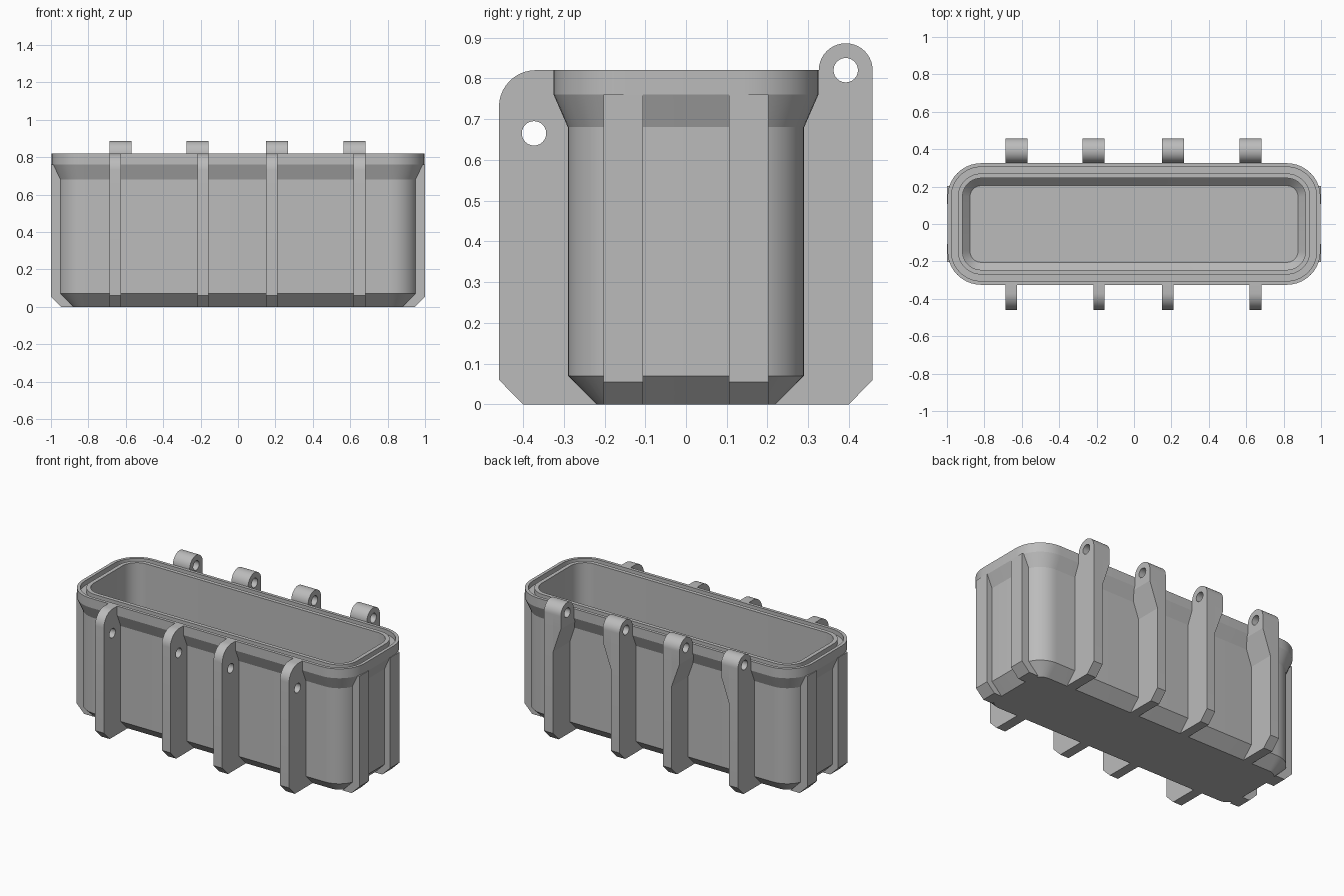
import bpy, bmesh, math
from mathutils import Matrix

if "Cube" in bpy.data.objects:
    bpy.data.objects.remove(bpy.data.objects["Cube"])

grey = bpy.data.materials.new("plain grey")
grey.diffuse_color = (0.5, 0.5, 0.5, 1)
grey.use_nodes = True
grey.node_tree.nodes["Principled BSDF"].inputs["Base Color"].default_value = grey.diffuse_color


def finish(ob):
    """Assign the colour and smooth the curved faces."""
    ob.data.materials.clear()
    ob.data.materials.append(grey)
    bpy.ops.object.select_all(action='DESELECT')
    ob.select_set(True)
    bpy.context.view_layer.objects.active = ob
    bpy.ops.object.shade_smooth_by_angle(angle=math.radians(20))


def mesh_object(name, bm):
    bmesh.ops.recalc_face_normals(bm, faces=bm.faces)
    me = bpy.data.meshes.new(name)
    bm.to_mesh(me)
    bm.free()
    ob = bpy.data.objects.new(name, me)
    bpy.context.collection.objects.link(ob)
    finish(ob)


def arc(cx, cy, r, a0, a1, n):
    """Points on an arc, angles in degrees."""
    return [(cx + r * math.cos(math.radians(a0 + (a1 - a0) * i / n)),
             cy + r * math.sin(math.radians(a0 + (a1 - a0) * i / n))) for i in range(n + 1)]


def plate(name, outline, hole, x0, x1):
    """Side profile (y, z) with a round hole, extruded from x0 to x1."""
    cu = bpy.data.curves.new(name, 'CURVE')
    cu.dimensions, cu.fill_mode, cu.extrude = '2D', 'BOTH', (x1 - x0) / 2
    for pts in (outline, arc(*hole, 0, 345, 23)):
        sp = cu.splines.new('POLY')
        sp.points.add(len(pts) - 1)
        for p, (u, v) in zip(sp.points, pts):
            p.co = (u, v, 0, 1)
        sp.use_cyclic_u = True
    tmp = bpy.data.objects.new(name + "_curve", cu)
    bpy.context.collection.objects.link(tmp)
    dg = bpy.context.evaluated_depsgraph_get()
    me = bpy.data.meshes.new_from_object(tmp.evaluated_get(dg))
    bpy.data.objects.remove(tmp)
    me.transform(Matrix(((0, 0, 1, (x0 + x1) / 2), (1, 0, 0, 0), (0, 1, 0, 0), (0, 0, 0, 1))))
    bm = bmesh.new()
    bm.from_mesh(me)
    bmesh.ops.remove_doubles(bm, verts=bm.verts, dist=1e-5)
    mesh_object(name, bm)


def prism(name, profile, y0, y1):
    """Front profile (x, z) extruded from y0 to y1."""
    bm = bmesh.new()
    a, b = [[bm.verts.new((x, y, z)) for x, z in profile] for y in (y0, y1)]
    bm.faces.new(a)
    bm.faces.new(b)
    for i in range(len(a)):
        j = (i + 1) % len(a)
        bm.faces.new((a[i], a[j], b[j], b[i]))
    mesh_object(name, bm)


# Box: rounded rectangles (inset, height) lofted up the outside, over the
# grooved rim and down the inside to the floor
HX, HY, R = 0.997, 0.325, 0.18
steps = [(.105, 0), (.035, .07), (.035, .68), (0, .76), (0, .82), (.02, .82), (.02, .79),
         (.055, .79), (.055, .82), (.08, .82), (.08, .09), (.12, .05)]
bm = bmesh.new()
rings = []
for d, z in steps:
    ring = []
    for sx, sy, a in ((1, 1, 0), (-1, 1, 90), (-1, -1, 180), (1, -1, 270)):
        ring += [bm.verts.new((x, y, z)) for x, y in
                 arc(sx * (HX - R), sy * (HY - R), R - d, a, a + 90, 10)]
    rings.append(ring)
for lo, hi in zip(rings, rings[1:]):
    for i in range(len(lo)):
        j = (i + 1) % len(lo)
        bm.faces.new((lo[i], lo[j], hi[j], hi[i]))
bm.faces.new(rings[0])
bm.faces.new(rings[-1])
mesh_object("box", bm)

# Shared inner edge of the ribs, hidden inside the box wall
inner = [(.31, .82), (.31, .74), (.27, .66), (.27, .07), (.218, 0.015), (.218, 0)]
latch = [(-y, z) for y, z in inner] + [(-.40, 0), (-.459, .06)] + arc(-.369, .73, .09, 180, 90, 10)
eye = arc(.392, .82, .066, 0, 180, 20)
hinge = inner + [(.40, 0), (.458, .06)] + eye
lug = [(.31, .82), (.31, .74), (.458, .74)] + eye

# Ribs: start, end and the far side of the wider hinge lug
for i, (x0, x1, xl) in enumerate(((-.688, -.626, -.57), (-.217, -.157, -.275),
                                  (.149, .21, .267), (.618, .682, .564)), 1):
    plate(f"latch_rib_{i}", latch, (-.373, .665, .03), x0, x1)
    plate(f"hinge_rib_{i}", hinge, (.392, .82, .03), x0, x1)
    near = x1 if xl > x1 else x0
    plate(f"hinge_lug_{i}", lug, (.392, .82, .03), min(near, xl), max(near, xl))
    prism(f"lug_support_{i}", [(near, .74), (xl, .74), (near, .58)], .28, .458)

# Flat ribs on both ends
for sx, side in ((-1, "left"), (1, "right")):
    for sy, place in ((-1, "front"), (1, "back")):
        profile = [(sx * x, z) for x, z in
                   ((.88, 0), (.945, 0), (1, .055), (1, .76), (.95, .76), (.95, .07))]
        prism(f"{side}_{place}_end_rib", profile, sy * .106, sy * .203)
